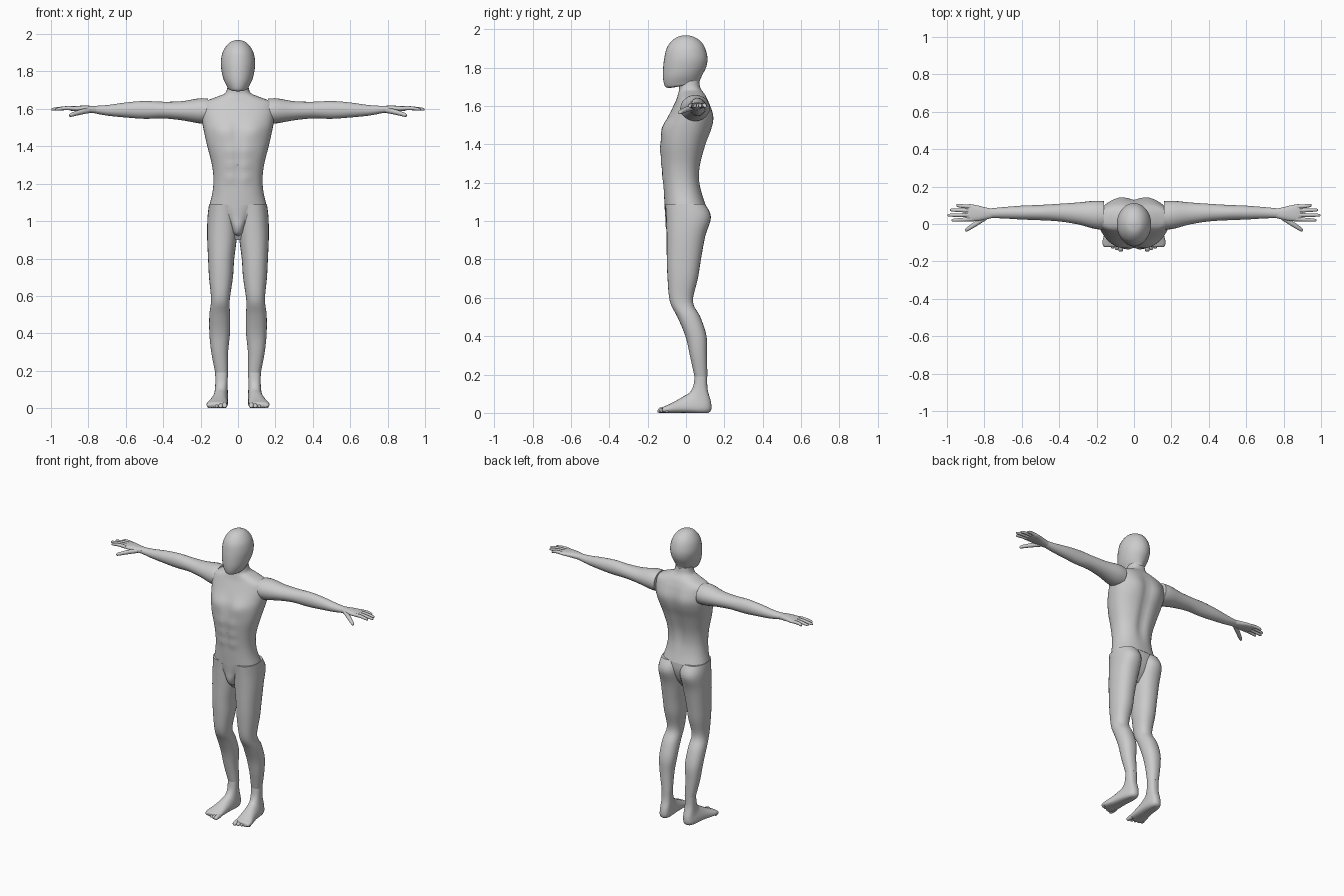
import bpy, bmesh, math
from mathutils import Vector as V

X, Y = V((1, 0, 0)), V((0, 1, 0))


def catmull(a, b, c, d, t):
    return 0.5 * (2 * b + (c - a) * t + (2 * a - 5 * b + 4 * c - d) * t * t + (3 * b - a - 3 * c + d) * t ** 3)


def loft(name, rings, side, n=2.0, segs=24, steps=4, mirror=False, shape=None):
    """Skin rings given as (end point A, opposite point B, half width along side)."""
    rs = [(V(a), V(b), w) for a, b, w in rings]
    fine = []
    for i in range(len(rs) - 1):
        q = [rs[max(i - 1, 0)], rs[i], rs[i + 1], rs[min(i + 2, len(rs) - 1)]]
        for k in range(steps):
            fine.append(tuple(catmull(*[r[j] for r in q], k / steps) for j in range(3)))
    fine.append(rs[-1])
    bm = bmesh.new()
    loops = []
    for a, b, w in fine:
        mid, u, loop = (a + b) / 2, (a - b) / 2, []
        for k in range(segs):
            t = 2 * math.pi * k / segs
            c, s = math.cos(t), math.sin(t)
            p = mid + u * math.copysign(abs(c) ** (2 / n), c) + side * w * math.copysign(abs(s) ** (2 / n), s)
            if shape:
                p = shape(p, c)
            p.z = max(p.z, 0)
            loop.append(bm.verts.new(p))
        loops.append(loop)
    for l0, l1 in zip(loops, loops[1:]):
        for k in range(segs):
            m = (k + 1) % segs
            bm.faces.new((l0[k], l0[m], l1[m], l1[k]))
    bm.faces.new(loops[0])
    bm.faces.new(loops[-1])
    bmesh.ops.recalc_face_normals(bm, faces=bm.faces)
    me = bpy.data.meshes.new(name)
    bm.to_mesh(me)
    bm.free()
    ob = bpy.data.objects.new(name, me)
    bpy.context.collection.objects.link(ob)
    if mirror:
        ob.modifiers.new("mirror", 'MIRROR')
    bpy.ops.object.select_all(action='DESELECT')
    ob.select_set(True)
    bpy.context.view_layer.objects.active = ob
    bpy.ops.object.shade_smooth_by_angle(angle=math.radians(40))
    return ob


def upright(rows):
    """Rows of (z, centre x, half width, front y, back y) to rings."""
    return [((cx, f, z), (cx, b, z), w) for z, cx, w, f, b in rows]


def along_x(rows):
    """Rows of (x, top z, bottom z, front y, back y) to rings."""
    return [((x, (f + b) / 2, t), (x, (f + b) / 2, o), (b - f) / 2) for x, t, o, f, b in rows]


# Chest, abdomen and spine relief
RELIEF = [(.085, 1.485, .06, .05, .014), (0, 1.47, .02, .07, -.008), (0, 1.31, .012, .12, -.007)]
RELIEF += [(.042, z, .03, .027, .006) for z in (1.23, 1.3, 1.37)]


def muscles(p, c):
    x, z = abs(p.x), p.z
    if c > 0:
        for bx, bz, rx, rz, d in RELIEF:
            p.y -= c * d * math.exp(-((x - bx) / rx) ** 2 - ((z - bz) / rz) ** 2)
    else:
        fade = math.exp(-((z - 1.4) / .2) ** 4)
        p.y += c * .016 * fade * math.exp(-(x / .03) ** 2)
        p.y -= c * .008 * math.exp(-((x - .09) / .05) ** 2 - ((z - 1.55) / .07) ** 2)
    return p


# Torso with neck
loft("torso", upright([
    (1.085, 0, .153, -.112, .102), (1.15, 0, .137, -.116, .082), (1.22, 0, .131, -.12, .072),
    (1.3, 0, .139, -.127, .079), (1.4, 0, .164, -.133, .106), (1.48, 0, .182, -.12, .134),
    (1.54, 0, .193, -.095, .141), (1.6, 0, .198, -.066, .126), (1.635, 0, .185, -.05, .112),
    (1.66, 0, .125, -.042, .099), (1.68, 0, .075, -.037, .083), (1.7, 0, .06, -.037, .073),
    (1.73, 0, .055, -.037, .068)]), X, n=2.3, segs=48, steps=5, shape=muscles)

# Lower front of the torso between the thighs
loft("groin", upright([
    (1.15, 0, .11, -.114, 0), (1.08, 0, .095, -.112, 0), (1.02, 0, .062, -.108, 0),
    (.97, 0, .038, -.106, 0), (.935, 0, .026, -.09, 0), (.92, 0, .01, -.06, -.02)]), X)

# Hip core joining both legs
loft("pelvis", upright([
    (1.088, 0, .15, -.108, .1), (1.03, 0, .15, -.1, .1), (.96, 0, .12, -.08, .075),
    (.9, 0, .06, -.05, .03)]), X, n=2.3, segs=32)

# Head, with the jaw rings tilted down to the chin
loft("head", [
    ((0, -.008, 1.968), (0, .012, 1.968), .009), ((0, -.044, 1.96), (0, .045, 1.958), .038),
    ((0, -.076, 1.937), (0, .078, 1.935), .063), ((0, -.101, 1.9), (0, .1, 1.9), .083),
    ((0, -.113, 1.85), (0, .112, 1.85), .092), ((0, -.119, 1.8), (0, .106, 1.805), .088),
    ((0, -.12, 1.75), (0, .087, 1.765), .077), ((0, -.113, 1.71), (0, .073, 1.735), .06),
    ((0, -.1, 1.695), (0, .068, 1.72), .05), ((0, -.07, 1.695), (0, .04, 1.715), .03)],
    X, segs=32)

# Legs
loft("leg", upright([
    (1.088, .079, .076, -.108, .1), (1.02, .082, .081, -.104, .13), (.92, .085, .08, -.101, .1),
    (.8, .09, .07, -.1, .078), (.7, .091, .064, -.096, .062), (.58, .094, .05, -.084, .036),
    (.5, .098, .055, -.045, .075), (.4, .098, .055, -.003, .107), (.3, .098, .045, .02, .11),
    (.19, .088, .034, .044, .111)]), X, n=2.25, segs=28, mirror=True)

# Feet, swinging from the ankle down to the sole
loft("foot", [
    ((.088, .045, .19), (.088, .11, .19), .034), ((.089, .038, .14), (.088, .113, .12), .033),
    ((.092, .018, .105), (.088, .132, .045), .036), ((.097, -.015, .085), (.092, .115, 0), .042),
    ((.104, -.055, .062), (.102, 0, 0), .048), ((.112, -.095, .042), (.112, -.075, 0), .055),
    ((.113, -.118, .032), (.113, -.112, 0), .053), ((.113, -.124, .022), (.113, -.122, .004), .045)],
    X, n=2.5, mirror=True)
for i in range(5):
    tip, r = -.148 + .008 * i, .014 - .0018 * i
    x = .071 + .0215 * i
    loft("toe_%d" % (i + 1), [
        ((x, -.095, 2.4 * r), (x, -.095, 0), r), ((x, tip + .02, 2.1 * r), (x, tip + .02, 0), r),
        ((x, tip + .006, 1.7 * r), (x, tip + .005, .001), r * .85),
        ((x, tip, r), (x, tip, .004), r * .4)], X, segs=10, steps=2, mirror=True)

# Arms
loft("arm", along_x([
    (.16, 1.655, 1.52, -.03, .122), (.21, 1.656, 1.523, -.026, .124), (.3, 1.641, 1.539, -.002, .115),
    (.4, 1.638, 1.549, .014, .108), (.5, 1.642, 1.547, .02, .102), (.6, 1.634, 1.554, .024, .098),
    (.7, 1.62, 1.564, .03, .09), (.77, 1.616, 1.577, .032, .083)]), Y, mirror=True)

# Hands
loft("palm", along_x([
    (.76, 1.615, 1.577, .032, .082), (.8, 1.617, 1.58, .022, .09), (.84, 1.617, 1.585, .016, .1),
    (.88, 1.614, 1.588, .014, .106), (.9, 1.609, 1.592, .02, .1)]), Y, n=2.4, mirror=True)


def finger(name, p0, p1, p2, r):
    pts = [V(p0), V(p1), V(p2)]
    end = pts[1].lerp(pts[2], .85)
    rings = []
    for p, s in zip([pts[0], pts[1], end, pts[2]], (1.1, 1, .75, .25)):
        rings.append((p + V((0, 0, r * s)), p - V((0, 0, r * s)), r * s))
    loft(name, rings, (Y + X * .3).normalized() if name == "thumb" else Y, segs=10, steps=3, mirror=True)


for name, y0, y1, tip in (("index_finger", .026, .02, .975), ("middle_finger", .048, .047, .998),
                          ("ring_finger", .071, .075, .985), ("little_finger", .092, .1, .95)):
    finger(name, (.87, y0, 1.602), (.92, (y0 + y1) / 2, 1.604), (tip, y1, 1.597), .0105)
finger("thumb", (.79, .038, 1.594), (.845, .002, 1.582), (.902, -.035, 1.565), .014)
